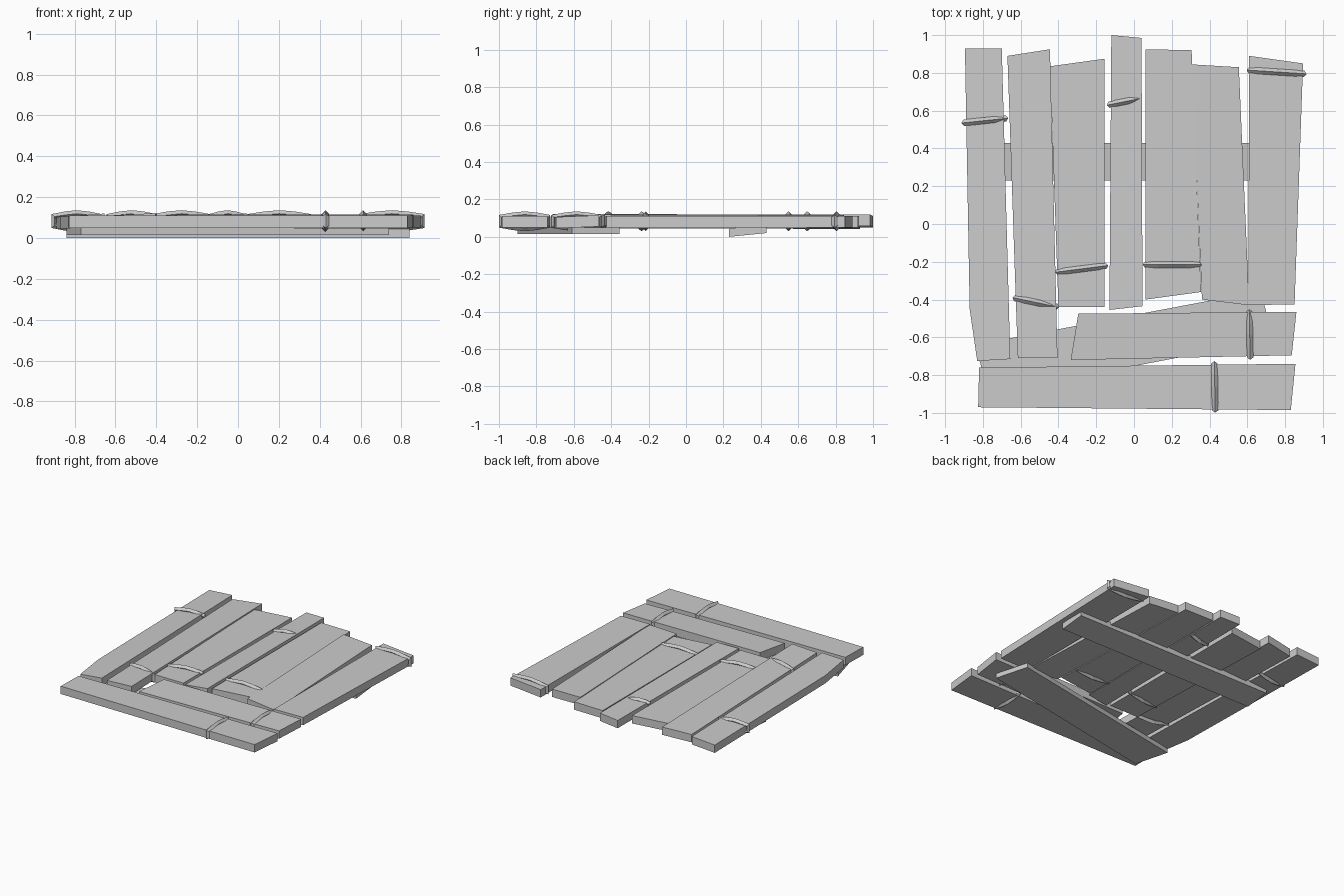
import bpy
import bmesh
from mathutils import Vector

cube = bpy.data.objects.get("Cube")
if cube:
    bpy.data.objects.remove(cube, do_unlink=True)

grey = bpy.data.materials.new("weathered_grey")
grey.use_nodes = True
shade = (0.6, 0.6, 0.6, 1)
grey.diffuse_color = shade
grey.node_tree.nodes["Principled BSDF"].inputs["Base Color"].default_value = shade


def finish(name, bm):
    """Turn the bmesh into a named object with the wood colour."""
    bmesh.ops.recalc_face_normals(bm, faces=bm.faces)
    mesh = bpy.data.meshes.new(name)
    bm.to_mesh(mesh)
    bm.free()
    mesh.materials.append(grey)
    obj = bpy.data.objects.new(name, mesh)
    bpy.context.scene.collection.objects.link(obj)
    return obj


def plank(name, outline, low=0.05, high=0.11, roll=0.0, pitch=0.0):
    """Extrude a rough-sawn outline; roll and pitch slope it along x and y."""
    bm = bmesh.new()
    centre = sum((Vector(p) for p in outline), Vector((0, 0))) / len(outline)

    def ring(height):
        return [bm.verts.new((x, y, height + roll * (x - centre.x) + pitch * (y - centre.y)))
                for x, y in outline]

    bottom, top = ring(low), ring(high)
    bm.faces.new(bottom)
    bm.faces.new(top)
    for i in range(len(outline)):
        j = (i + 1) % len(outline)
        bm.faces.new((bottom[i], bottom[j], top[j], top[i]))
    return finish(name, bm)


def binding(name, start, end, radius=0.017):
    """Closed strap around a plank: arched loop with a diamond section."""
    a, b = Vector(start).to_3d(), Vector(end).to_3d()
    along = (b - a).normalized()
    side = Vector((-along.y, along.x, 0))
    up = Vector((0, 0, 1))
    middle = (a + b) / 2 + up * 0.083
    half = (b - a).length / 2 - radius / 2
    profile = [(-1, 0.022), (-0.5, 0.03), (0, 0.036), (0.5, 0.03), (1, 0.022)]
    path = profile + [(s, -h) for s, h in reversed(profile)]
    bm = bmesh.new()
    rings = []
    for s, h in path:
        point = middle + along * (half * s) + up * h
        outward = (along * (s ** 3) + up * (h / abs(h))).normalized()
        rings.append([bm.verts.new(point + offset * radius)
                      for offset in (outward, side, -outward, -side)])
    for i, ring in enumerate(rings):
        following = rings[(i + 1) % len(rings)]
        for k in range(4):
            m = (k + 1) % 4
            bm.faces.new((ring[k], ring[m], following[m], following[k]))
    return finish(name, bm)


# Upright planks, from the right side of the panel to the left
plank("upright_plank_a", [(-.895, .93), (-.7, .93), (-.655, -.715), (-.83, -.725), (-.87, -.45)],
      roll=0.07)
plank("upright_plank_b", [(-.67, .89), (-.445, .925), (-.405, -.71), (-.615, -.71)],
      low=0.055, high=0.115, roll=0.05)
plank("upright_plank_c", [(-.445, .835), (-.155, .875), (-.155, -.44), (-.4, -.44)])
plank("upright_plank_d", [(-.12, 1), (.04, .985), (.045, -.435), (-.13, -.455)],
      low=0.055, high=0.115, roll=0.05)
plank("upright_plank_e", [(.06, .925), (.305, .92), (.355, -.36), (.06, -.4)])
plank("upright_plank_f", [(.305, .845), (.555, .83), (.61, -.43), (.36, -.4)], roll=-0.04)
plank("upright_plank_g", [(.61, .89), (.895, .85), (.85, -.425), (.605, -.43)])

# Crosswise planks at the front
plank("inner_cross_plank", [(-.295, -.475), (.86, -.465), (.835, -.695), (-.335, -.72)],
      pitch=0.04)
plank("outer_cross_plank", [(-.82, -.76), (.855, -.74), (.83, -.985), (-.825, -.97)])

# Braces on the underside
plank("back_brace", [(-.84, .43), (.84, .43), (.84, .23), (-.84, .23)],
      low=0.01, high=0.055, pitch=0.1)
plank("diagonal_brace", [(-.84, -.64), (.67, -.355), (.74, -.61), (-.77, -.9)],
      low=0.015, high=0.05)

# Straps wrapped around the planks
straps = [
    ((-.91, .535), (-.67, .56)), ((-.64, -.39), (-.4, -.44)),
    ((-.415, -.255), (-.14, -.22)), ((-.14, .63), (.035, .665)),
    ((.05, -.215), (.355, -.215)), ((.6, .815), (.91, .795)),
    ((.61, -.455), (.615, -.715)), ((.425, -.73), (.43, -.995)),
]
for number, (start, end) in enumerate(straps, 1):
    binding(f"strap_{number}", start, end)
